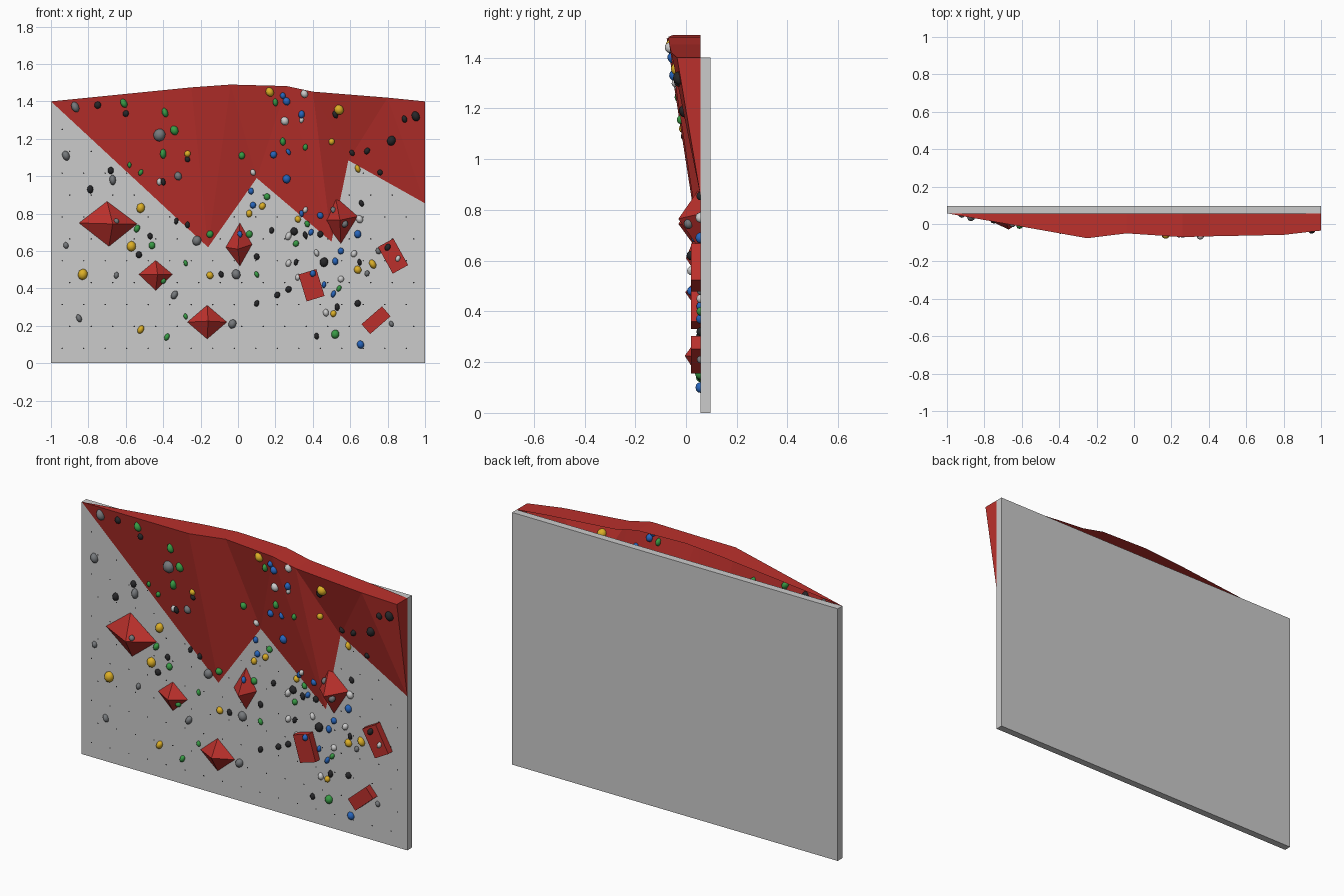
import bpy, bmesh, math, random
from mathutils import Vector, Matrix
from mathutils.bvhtree import BVHTree

random.seed(4)
FACE = 0.057   # y of the board's front face


def material(name, rgb):
    m = bpy.data.materials.new(name)
    m.diffuse_color = (*rgb, 1)
    return m


def finish(bm, name, mat=None, smooth=False):
    me = bpy.data.meshes.new(name)
    bm.to_mesh(me)
    bm.free()
    ob = bpy.data.objects.new(name, me)
    bpy.context.collection.objects.link(ob)
    if mat:
        me.materials.append(mat)
    for p in me.polygons:
        p.use_smooth = smooth
    return ob


red = material("red", (0.5, 0.03, 0.025))
dark = material("dark", (0.02, 0.02, 0.022))

# Flat backing board
bm = bmesh.new()
bmesh.ops.create_cube(bm, size=1, matrix=Matrix.Translation((0, FACE + 0.02, 0.7))
                      @ Matrix.Diagonal((2, 0.04, 1.4, 1)))
board = finish(bm, "board")

# Faceted overhang: top rim, zigzag foot and lid, open at the back
rim = [(-1, FACE, 1.4), (-0.25, -0.076, 1.475), (-0.04, -0.05, 1.49), (0.26, -0.07, 1.482),
       (0.4, -0.066, 1.452), (0.8, -0.058, 1.42), (1, -0.035, 1.4)]
foot = [(-0.16, 0.62), (0.1, 0.99), (0.5, 0.65), (0.59, 1.085), (1, 0.855)]
bm = bmesh.new()
T = [bm.verts.new(p) for p in rim]
L = [T[0]] + [bm.verts.new((x, FACE, z)) for x, y, z in rim[1:]]
B = [bm.verts.new((x, FACE, z)) for x, z in foot]
for f in [(T[0], B[0], T[1]), (T[1], B[0], T[2]), (T[2], B[0], B[1]), (T[2], B[1], T[3]),
          (T[3], B[1], B[2]), (T[3], B[2], T[4]), (T[4], B[2], B[3]), (T[4], B[3], T[5]),
          (T[5], B[3], B[4]), (T[5], B[4], T[6]), (T[6], B[4], L[6])]:
    bm.faces.new(f)
bm.faces.new((T[0], T[1], L[1]))
for i in range(1, 6):
    bm.faces.new((T[i], T[i + 1], L[i + 1], L[i]))
overhang = finish(bm, "overhang", red)
solids = [board, overhang]

# Pyramid volumes: left, top, right, bottom corners, then apex
pyramids = [
    [(-0.85, 0.75), (-0.7, 0.865), (-0.54, 0.745), (-0.69, 0.625), (-0.67, 0.745, -0.03)],
    [(-0.53, 0.475), (-0.44, 0.55), (-0.35, 0.475), (-0.44, 0.39), (-0.43, 0.475, -0.003)],
    [(-0.065, 0.62), (0.01, 0.75), (0.075, 0.635), (0.01, 0.52), (0.0, 0.61, 0.0)],
    [(-0.27, 0.22), (-0.165, 0.31), (-0.06, 0.22), (-0.165, 0.13), (-0.16, 0.225, -0.005)],
    [(0.455, 0.765), (0.52, 0.89), (0.64, 0.785), (0.55, 0.64), (0.545, 0.765, -0.03)],
]
for k, (*corners, (ax, az, ay)) in enumerate(pyramids):
    bm = bmesh.new()
    base = [bm.verts.new((x, FACE, z)) for x, z in corners]
    apex = bm.verts.new((ax, ay, az))
    bm.faces.new(base)
    for i in range(4):
        bm.faces.new((base[i], base[(i + 1) % 4], apex))
    bmesh.ops.recalc_face_normals(bm, faces=bm.faces)
    solids.append(finish(bm, f"pyramid_volume_{k + 1}", red))

# Block volumes: x, z, width, height, turn
for k, (x, z, w, h, a) in enumerate([(0.393, 0.417, 0.1, 0.15, 17), (0.829, 0.573, 0.094, 0.163, 29),
                                     (0.738, 0.23, 0.145, 0.07, -41)]):
    bm = bmesh.new()
    bmesh.ops.create_cube(bm, size=1, matrix=Matrix.Translation((x, FACE - 0.0185, z))
                          @ Matrix.Rotation(math.radians(a), 4, 'Y')
                          @ Matrix.Diagonal((w, 0.037, h, 1)))
    if k < 2:   # the upright blocks lean to the left
        bmesh.ops.rotate(bm, verts=bm.verts, cent=(x, 0, z),
                         matrix=Matrix.Rotation(math.radians(-2 * a), 3, 'Y'))
    solids.append(finish(bm, f"block_volume_{k + 1}", red))

# Bolt holes in staggered rows
bm = bmesh.new()
for r in range(11):
    for c in range(17):
        p = Vector((-0.94 + c * 0.115 + (r % 2) * 0.04, FACE - 0.0006, 0.08 + r * 0.117))
        bmesh.ops.create_circle(bm, cap_ends=True, segments=6, radius=0.004,
                                matrix=Matrix.Translation(p) @ Matrix.Rotation(math.pi / 2, 4, 'X'))
finish(bm, "bolt_holes", dark)

trees = []
for ob in solids:
    b = bmesh.new()
    b.from_mesh(ob.data)
    trees.append(BVHTree.FromBMesh(b))
    b.free()


def surface(x, z):
    """Front-most point and outward normal of the wall at (x, z)."""
    hits = [t.ray_cast(Vector((x, -1, z)), Vector((0, 1, 0))) for t in trees]
    p, n = min(((h[0], h[1]) for h in hits if h[0]), key=lambda h: h[0].y)
    return p, (-n if n.y > 0 else n)


def holds(name, mat, spots):
    """Rounded climbing holds, half sunk in the wall: x, z, radius in mm."""
    bm = bmesh.new()
    for x, z, r in spots:
        p, n = surface(x, z)
        r /= 1000
        w = r * random.uniform(0.6, 0.95)
        spin = Matrix.Rotation(math.radians(random.uniform(-30, 30)), 4, 'Y')
        face = Vector((0, -1, 0)).rotation_difference(n).to_matrix().to_4x4()
        bmesh.ops.create_icosphere(bm, subdivisions=2, radius=1,
                                   matrix=Matrix.Translation(p) @ face @ spin
                                   @ Matrix.Diagonal((w, r * 0.9, r, 1)))
    finish(bm, name, mat, True)


# Holds grouped by colour
holds("grey_holds", material("grey", (0.18, 0.19, 0.2)), [
    (-.87, 1.37, 30), (-.92, 1.11, 27), (-.67, .98, 28), (-.42, 1.22, 35), (-.32, 1, 23),
    (-.92, .63, 18), (-.85, .24, 22), (-.34, .365, 25), (-.22, .655, 27), (-.01, .475, 27),
    (-.65, .47, 18), (-.03, .21, 25), (-.65, .76, 16), (.69, .48, 16), (.75, .6, 18),
    (.82, .21, 16), (.57, .745, 20), (.51, .82, 18)])
holds("black_holds", dark, [
    (-.75, 1.38, 20), (-.6, 1.335, 18), (-.79, .93, 22), (-.68, 1.03, 20), (-.4, .97, 20),
    (-.27, 1.09, 16), (-.33, .76, 18), (-.27, .74, 18), (-.47, .68, 18), (-.53, .58, 18),
    (-.09, .475, 18), (.1, .57, 18), (.1, .32, 18), (.18, .71, 18), (.3, .705, 22),
    (.36, .685, 20), (.46, .54, 26), (.42, .145, 18), (.53, .3, 20), (.31, .54, 18),
    (.27, .395, 18), (.21, .365, 18), (.65, .54, 18), (.64, .32, 18), (.8, .62, 20),
    (.82, 1.19, 28), (.89, 1.305, 20), (.95, 1.32, 28), (.69, 1.135, 20), (.61, 1.125, 18),
    (.52, 1.33, 22), (.76, 1.02, 16), (.66, .855, 18), (.44, .69, 18)])
holds("green_holds", material("green", (0.04, 0.33, 0.06)), [
    (-.61, 1.39, 26), (-.39, 1.34, 26), (-.34, 1.245, 26), (-.4, 1.12, 27), (-.52, 1.02, 18),
    (-.58, 1.06, 16), (.02, 1.11, 20), (.155, .89, 18), (.24, 1.185, 22), (.2, 1.395, 22),
    (-.54, .72, 22), (-.46, .63, 20), (-.28, .535, 17), (-.28, .25, 16), (-.38, .14, 20),
    (.1, .475, 18), (.06, .69, 20), (-.4, .44, 16), (.52, .155, 24), (.31, .64, 18),
    (.37, .745, 18), (.54, .4, 18), (-.15, .69, 20), (.36, 1.155, 18)])
holds("yellow_holds", material("yellow", (0.72, 0.43, 0.02)), [
    (-.83, .475, 30), (-.57, .625, 28), (-.52, .83, 27), (-.52, .18, 24), (-.15, .47, 20),
    (-.27, 1.12, 18), (.17, 1.45, 26), (.54, 1.355, 28), (.5, 1.185, 18), (.64, 1.04, 22),
    (.06, .8, 20), (.13, .84, 20), (.72, .53, 26), (.64, .5, 22), (.32, .77, 18), (.51, .265, 18)])
holds("blue_holds", material("blue", (0.02, 0.13, 0.5)), [
    (.26, .985, 24), (.26, 1.4, 22), (.24, 1.43, 18), (.19, 1.115, 20), (.34, 1.33, 22),
    (.27, 1.13, 18), (.07, .92, 18), (.08, .845, 18), (.01, .69, 18), (.4, .48, 18),
    (.51, .37, 20), (.655, .1, 22), (.52, .545, 20), (.64, .69, 22), (.34, .8, 18),
    (.44, .79, 18), (.46, .42, 18), (.55, .6, 18), (.39, .7, 18)])
holds("white_holds", material("white", (0.8, 0.8, 0.8)), [
    (.355, 1.44, 22), (.25, 1.295, 24), (.36, .82, 18), (.27, .535, 20), (.27, .68, 24),
    (.42, .59, 20), (.47, .27, 20), (.62, .585, 20), (.65, .77, 22), (-.42, .97, 20),
    (.32, .46, 18), (.08, 1.02, 18), (.855, .56, 18), (.34, 1.3, 16), (.55, .45, 18)])
